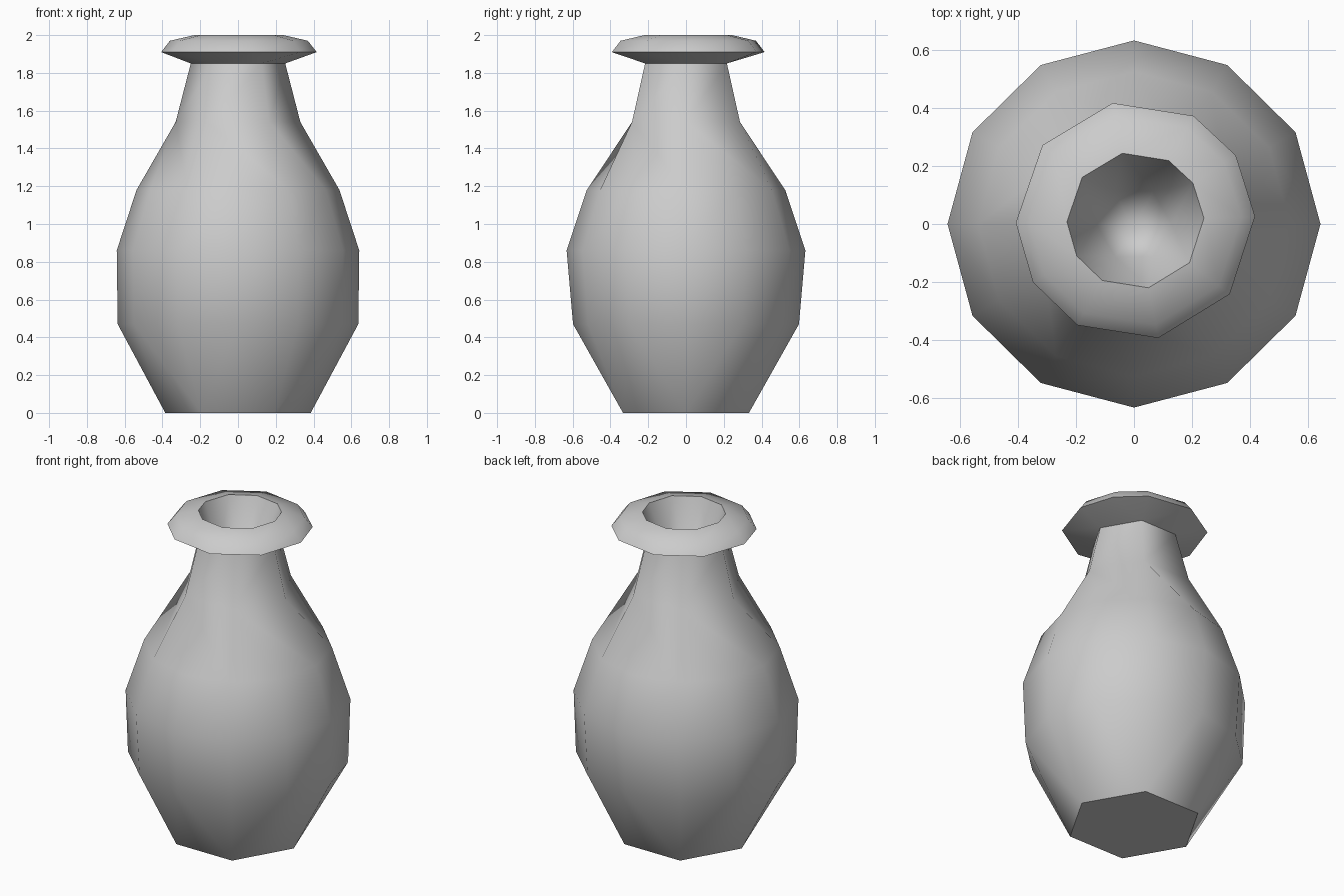
import bpy, bmesh
from math import cos, sin, tau, radians

cube = bpy.data.objects.get("Cube")
if cube:
    bpy.data.objects.remove(cube, do_unlink=True)

GREY = (0.6, 0.6, 0.6, 1)
clay = bpy.data.materials.new("grey clay")
clay.use_nodes = True
clay.diffuse_color = GREY
clay.node_tree.nodes["Principled BSDF"].inputs["Base Color"].default_value = GREY

bm = bmesh.new()


def ring(z, rx, ry, angles, centre=(0, 0)):
    """A loop of vertices, each kept with its angle."""
    return [(a, bm.verts.new((centre[0] + rx * cos(a), centre[1] + ry * sin(a), z)))
            for a in angles]


def regular(sides):
    return [tau * i / sides for i in range(sides)]


def stitch(low, high):
    """Skin two loops, which may have different numbers of sides."""
    if len(low) == len(high):
        for i in range(len(low)):
            j = (i + 1) % len(low)
            bm.faces.new((low[i][1], low[j][1], high[j][1], high[i][1]))
        return
    i = j = 0
    while i < len(low) or j < len(high):
        a, b = low[i % len(low)][1], high[j % len(high)][1]
        next_low = low[(i + 1) % len(low)][0] + tau * ((i + 1) // len(low))
        next_high = high[(j + 1) % len(high)][0] + tau * ((j + 1) // len(high))
        if j >= len(high) or (i < len(low) and next_low <= next_high):
            i += 1
            bm.faces.new((a, low[i % len(low)][1], b))
        else:
            j += 1
            bm.faces.new((a, high[j % len(high)][1], b))


def crease(loop):
    for i in range(len(loop)):
        edge = bm.edges.get((loop[i][1], loop[(i + 1) % len(loop)][1]))
        edge.smooth = False


# Belly and neck: height, half width, half depth, number of sides
body = [(0, 0.385, 0.385, 6), (0.47, 0.637, 0.598, 12), (0.86, 0.642, 0.632, 12),
        (1.18, 0.537, 0.525, 12), (1.54, 0.33, 0.33, 6), (1.85, 0.25, 0.25, 6)]
loops = [ring(z, rx, ry, regular(n)) for z, rx, ry, n in body]

# Uneven ten-sided lip
lip_angles = [radians(a) for a in (2, 33, 61, 101, 141, 181, 211, 241, 281, 322)]
lip = [(1.91, 0.412), (1.97, 0.365), (2.0, 0.236)]
loops += [ring(z, r, r, lip_angles, (0.005, 0.012)) for z, r in lip]

# Six-sided hollow inside the mouth
hollow = ring(1.72, 0.13, 0.13, regular(6))
loops.append(hollow)

for low, high in zip(loops, loops[1:]):
    stitch(low, high)

# Flat base and pointed floor of the hollow
bm.faces.new([v for a, v in reversed(loops[0])])
tip = bm.verts.new((0, -0.02, 1.55))
for i in range(len(hollow)):
    bm.faces.new((hollow[i][1], hollow[(i + 1) % len(hollow)][1], tip))

# Smooth skin with crisp base, neck joint, lip edge and mouth
bmesh.ops.recalc_face_normals(bm, faces=bm.faces)
for face in bm.faces:
    face.smooth = True
for k in (0, 5, 6, 8):
    crease(loops[k])

mesh = bpy.data.meshes.new("vase")
bm.to_mesh(mesh)
bm.free()
mesh.materials.append(clay)
vase = bpy.data.objects.new("vase", mesh)
bpy.context.collection.objects.link(vase)
